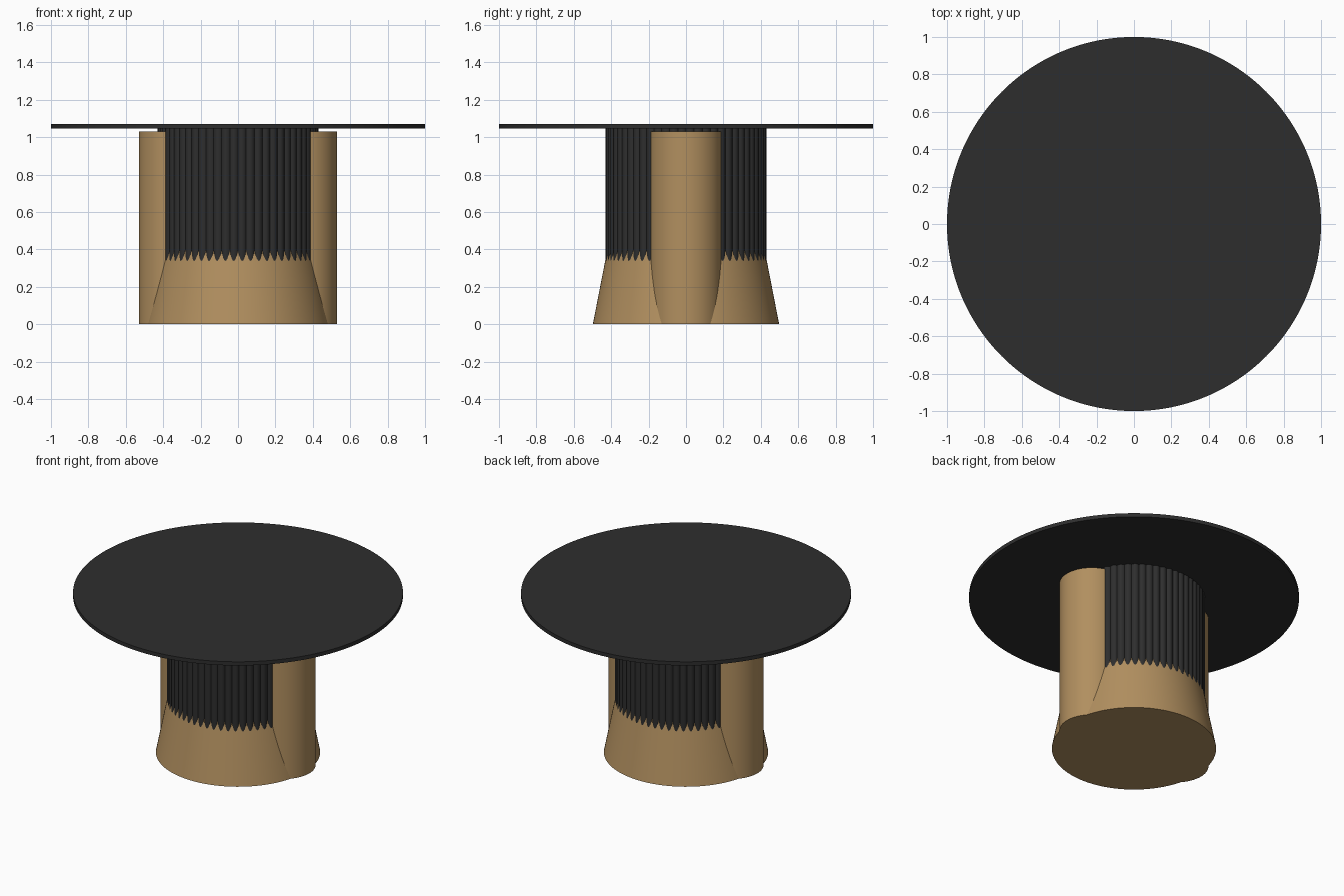
import bpy, bmesh, math

cube = bpy.data.objects.get("Cube")
if cube:
    bpy.data.objects.remove(cube, do_unlink=True)


def make_material(name, rgb):
    mat = bpy.data.materials.new(name)
    mat.use_nodes = True
    mat.diffuse_color = (*rgb, 1)
    mat.node_tree.nodes["Principled BSDF"].inputs["Base Color"].default_value = (*rgb, 1)
    return mat


black = make_material("matte black", (0.027, 0.027, 0.027))
bronze = make_material("warm bronze", (0.44, 0.275, 0.115))


def finish(obj, name, mat):
    obj.name = obj.data.name = name
    obj.data.materials.append(mat)
    bpy.ops.object.select_all(action="DESELECT")
    obj.select_set(True)
    bpy.context.view_layer.objects.active = obj
    bpy.ops.object.shade_smooth_by_angle(angle=math.radians(30))
    return obj


def frustum(name, mat, r_low, r_high, z_low, z_high, x=0, sides=128):
    bpy.ops.mesh.primitive_cone_add(
        vertices=sides, radius1=r_low, radius2=r_high, depth=z_high - z_low,
        location=(x, 0, (z_low + z_high) / 2))
    return finish(bpy.context.object, name, mat)


def reeded_drum(name, mat, radius, depth, reeds, steps, z_low, z_high):
    """Column whose outline is a ring of convex reeds meeting in sharp grooves."""
    bm = bmesh.new()
    outline = []
    count = reeds * steps
    for i in range(count):
        t = 2 * (i % steps) / steps - 1
        r = radius - depth * t * t
        a = 2 * math.pi * i / count
        outline.append(bm.verts.new((r * math.cos(a), r * math.sin(a), z_low)))
    base = bm.faces.new(outline)
    top = bmesh.ops.extrude_face_region(bm, geom=[base])["geom"]
    bmesh.ops.translate(bm, vec=(0, 0, z_high - z_low),
                        verts=[g for g in top if isinstance(g, bmesh.types.BMVert)])
    bmesh.ops.recalc_face_normals(bm, faces=bm.faces)
    mesh = bpy.data.meshes.new(name)
    bm.to_mesh(mesh)
    bm.free()
    obj = bpy.data.objects.new(name, mesh)
    bpy.context.collection.objects.link(obj)
    return finish(obj, name, mat)


# Thin round top
frustum("table_top", black, 1, 1, 1.045, 1.07, sides=192)

# Reeded column, rising out of the flared foot
reeded_drum("reeded_column", black, 0.432, 0.011, 60, 8, 0.3, 1.045)
frustum("flared_foot", bronze, 0.498, 0.42, 0, 0.4)

# Round posts on both sides
for side, x in (("left", 0.335), ("right", -0.335)):
    frustum(side + "_post", bronze, 0.195, 0.195, 0, 1.03, x, 96)
